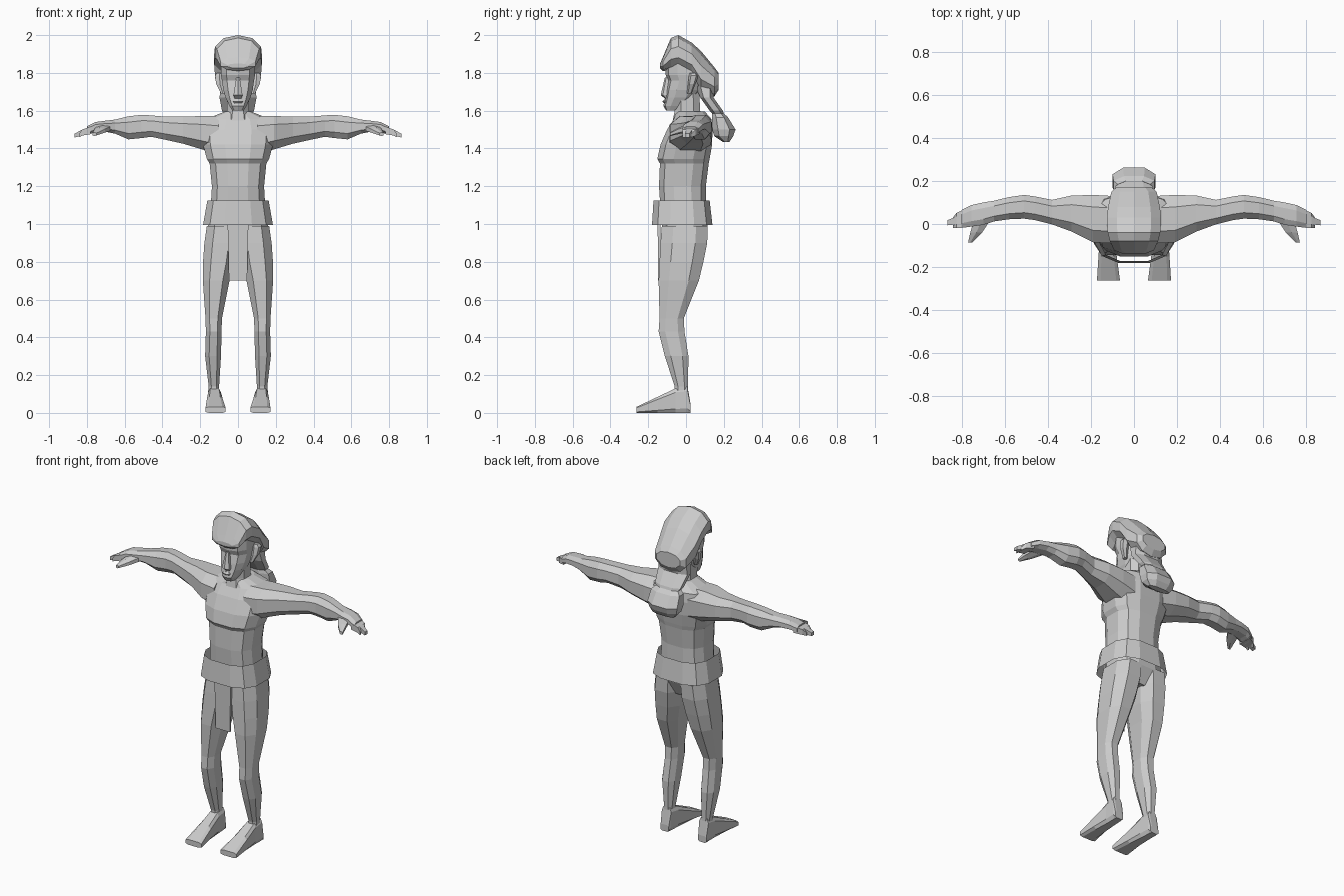
import bpy, bmesh, math


def section(n, e):
    """Flat-sided superellipse scaled to fill -1..1."""
    pts = []
    for i in range(n):
        a = 2 * math.pi * (i + 0.5) / n
        c, s = math.cos(a), math.sin(a)
        pts.append((math.copysign(abs(c) ** e, c), math.copysign(abs(s) ** e, s)))
    mx = max(p[0] for p in pts)
    my = max(p[1] for p in pts)
    return [(p[0] / mx, p[1] / my) for p in pts]


def loft(name, axis, rings, n=8, e=0.8, caps=True, mirror=False):
    """Each ring is (position on axis, low a, high a, low b, high b)."""
    place = {'x': lambda t, a, b: (t, a, b),
             'y': lambda t, a, b: (a, t, b),
             'z': lambda t, a, b: (a, b, t)}[axis]
    bm = bmesh.new()
    loops = []
    for t, a0, a1, b0, b1 in rings:
        loops.append([bm.verts.new(place(t, (a0 + a1) / 2 + u * (a1 - a0) / 2,
                                         (b0 + b1) / 2 + v * (b1 - b0) / 2))
                      for u, v in section(n, e)])
    for lo, hi in zip(loops, loops[1:]):
        for i in range(n):
            j = (i + 1) % n
            bm.faces.new((lo[i], lo[j], hi[j], hi[i]))
    if caps:
        bm.faces.new(loops[0])
        bm.faces.new(loops[-1])
    bmesh.ops.recalc_face_normals(bm, faces=bm.faces)
    me = bpy.data.meshes.new(name)
    bm.to_mesh(me)
    bm.free()
    ob = bpy.data.objects.new(name, me)
    bpy.context.collection.objects.link(ob)
    if mirror:
        ob.modifiers.new("Mirror", 'MIRROR').use_mirror_merge = False
    return ob


def sym(name, axis, rings, **kw):
    """Centred part: rings are (position, half width, low, high)."""
    return loft(name, axis, [(t, -w, w, b0, b1) for t, w, b0, b1 in rings], **kw)


# Torso and neck
sym("torso", 'z', [(0.89, 0.08, -0.08, 0.07), (0.98, 0.16, -0.125, 0.115),
                   (1.08, 0.145, -0.135, 0.105), (1.20, 0.138, -0.143, 0.105),
                   (1.32, 0.15, -0.138, 0.12), (1.345, 0.165, -0.152, 0.125),
                   (1.42, 0.185, -0.135, 0.138), (1.50, 0.19, -0.10, 0.14),
                   (1.555, 0.17, -0.065, 0.135), (1.595, 0.07, -0.05, 0.10)],
    n=12, e=0.75)
sym("neck", 'z', [(1.52, 0.075, -0.075, 0.10), (1.60, 0.058, -0.06, 0.075),
                  (1.70, 0.058, -0.06, 0.07)])

# Belt and front cloth
sym("belt", 'z', [(0.995, 0.185, -0.18, 0.14), (1.125, 0.162, -0.172, 0.125)],
    n=12, e=0.7, caps=False)
sym("front_cloth", 'z', [(0.70, 0.048, -0.148, -0.138), (1.0, 0.055, -0.15, -0.135)],
    n=4, e=1)

# Legs and feet
loft("leg", 'z', [(0.99, 0.0, 0.165, -0.128, 0.115), (0.90, 0.005, 0.178, -0.135, 0.112),
                  (0.80, 0.02, 0.185, -0.14, 0.092), (0.70, 0.045, 0.186, -0.145, 0.068),
                  (0.50, 0.085, 0.172, -0.14, -0.012), (0.43, 0.087, 0.170, -0.145, -0.008),
                  (0.30, 0.09, 0.174, -0.112, 0.013), (0.14, 0.10, 0.155, -0.06, 0.01),
                  (0.08, 0.10, 0.155, -0.06, 0.012)], mirror=True)
loft("foot", 'y', [(0.025, 0.10, 0.155, 0, 0.04), (0.008, 0.095, 0.158, 0, 0.14),
                   (-0.055, 0.09, 0.158, 0, 0.13), (-0.15, 0.08, 0.165, 0, 0.085),
                   (-0.262, 0.065, 0.172, 0, 0.032)], n=8, e=0.45, mirror=True)

# Arms and hands
loft("arm", 'x', [(0.10, -0.09, 0.13, 1.37, 1.57), (0.19, -0.085, 0.135, 1.395, 1.572),
                  (0.29, -0.035, 0.132, 1.425, 1.568), (0.38, -0.002, 0.112, 1.445, 1.568),
                  (0.46, 0.018, 0.128, 1.462, 1.575), (0.51, 0.025, 0.135, 1.455, 1.578),
                  (0.58, 0.022, 0.125, 1.448, 1.57), (0.65, 0.012, 0.108, 1.478, 1.553),
                  (0.70, -0.004, 0.10, 1.488, 1.547), (0.755, -0.012, 0.088, 1.486, 1.54),
                  (0.80, -0.018, 0.066, 1.472, 1.517)], mirror=True)
for i in range(4):
    y = -0.006 + i * 0.022
    tip = 0.84 + 0.025 * (i in (1, 2))
    yt = -0.012 + i * 0.012
    loft("finger", 'x', [(0.78, y - 0.011, y + 0.011, 1.476, 1.515),
                         (0.825, (y + yt) / 2 - 0.009, (y + yt) / 2 + 0.009, 1.468, 1.50),
                         (tip, yt - 0.006, yt + 0.006, 1.458, 1.478)],
         n=4, e=1, mirror=True)
loft("thumb", 'y', [(0.03, 0.66, 0.74, 1.49, 1.535), (-0.04, 0.705, 0.76, 1.476, 1.51),
                    (-0.085, 0.75, 0.77, 1.465, 1.485)], n=6, mirror=True)

# Head, nose, lips and ears
sym("head", 'z', [(1.60, 0.03, -0.105, -0.05), (1.625, 0.045, -0.12, 0.01),
                  (1.67, 0.066, -0.11, 0.05), (1.71, 0.078, -0.105, 0.08),
                  (1.76, 0.085, -0.095, 0.10), (1.79, 0.09, -0.108, 0.10),
                  (1.85, 0.09, -0.11, 0.10), (1.93, 0.06, -0.08, 0.05)], n=10)
sym("nose", 'z', [(1.665, 0.018, -0.112, -0.08), (1.682, 0.024, -0.134, -0.08),
                  (1.775, 0.009, -0.112, -0.08)], n=6)
sym("lips", 'z', [(1.638, 0.018, -0.115, -0.09), (1.648, 0.026, -0.125, -0.09),
                  (1.658, 0.014, -0.117, -0.09)], n=6)
loft("ear", 'z', [(1.69, 0.07, 0.09, 0.005, 0.03), (1.74, 0.075, 0.115, 0.01, 0.05),
                  (1.785, 0.075, 0.122, 0.015, 0.065), (1.80, 0.08, 0.11, 0.02, 0.055)],
     n=6, mirror=True)

# Head wrap with its hanging gathered tail
sym("head_wrap", 'y', [(-0.137, 0.055, 1.825, 1.85), (-0.122, 0.092, 1.81, 1.885),
                       (-0.08, 0.112, 1.815, 1.985), (-0.04, 0.122, 1.82, 2.0),
                       (0.03, 0.126, 1.785, 1.96), (0.08, 0.12, 1.69, 1.915),
                       (0.15, 0.105, 1.675, 1.83), (0.172, 0.08, 1.71, 1.80)],
    n=10, e=0.95)
sym("wrap_tail", 'z', [(1.73, 0.09, 0.05, 0.155), (1.67, 0.098, 0.075, 0.145),
                       (1.60, 0.085, 0.125, 0.195), (1.585, 0.075, 0.138, 0.20),
                       (1.565, 0.095, 0.138, 0.222), (1.50, 0.10, 0.138, 0.262),
                       (1.465, 0.092, 0.15, 0.25), (1.435, 0.07, 0.195, 0.23)])
